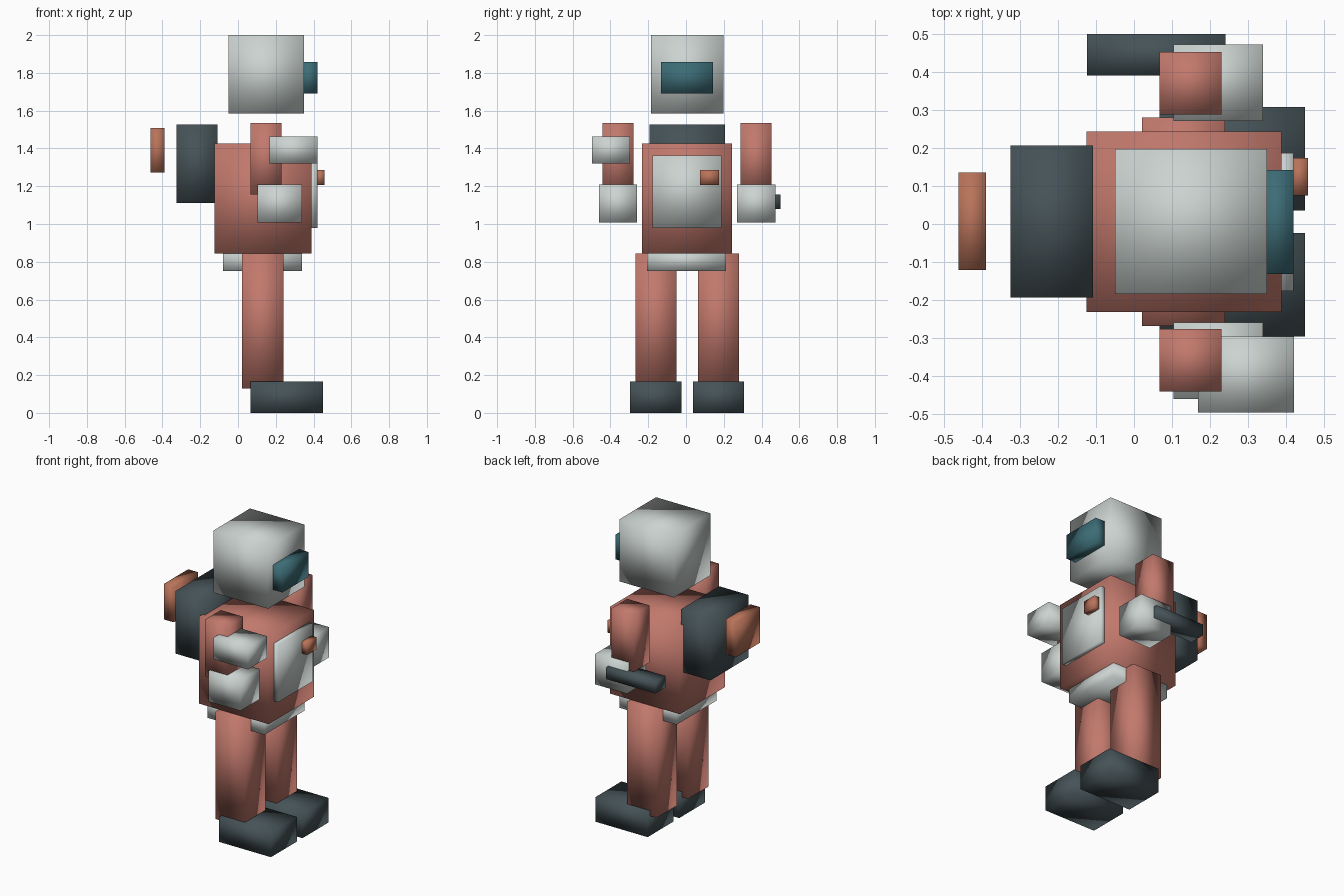
import bpy
import bmesh

if "Cube" in bpy.data.objects:
    bpy.data.objects.remove(bpy.data.objects["Cube"])

MID = 0.006  # y of the figure's mirror plane (the figure faces +x)


def material(name, rgb):
    m = bpy.data.materials.new(name)
    m.diffuse_color = (*rgb, 1.0)
    m.use_nodes = True
    m.node_tree.nodes["Principled BSDF"].inputs["Base Color"].default_value = m.diffuse_color
    return m


SUIT = material("suit_red", (0.54, 0.19, 0.15))
LIGHT = material("light_grey", (0.60, 0.65, 0.63))
DARK = material("dark_grey", (0.06, 0.085, 0.095))
GLASS = material("visor_teal", (0.045, 0.15, 0.18))
ORANGE = material("badge_orange", (0.48, 0.17, 0.10))


def box(name, xs, ys, zs, mat):
    """Smooth-shaded box given by its extents on each axis."""
    bm = bmesh.new()
    bmesh.ops.create_cube(bm, size=1.0)
    for v in bm.verts:
        v.co = [lo + (c + 0.5) * (hi - lo)
                for c, (lo, hi) in zip(v.co, (xs, ys, zs))]
    for f in bm.faces:
        f.smooth = True
    mesh = bpy.data.meshes.new(name)
    bm.to_mesh(mesh)
    bm.free()
    mesh.materials.append(mat)
    ob = bpy.data.objects.new(name, mesh)
    bpy.context.collection.objects.link(ob)
    return ob


def pair(name, xs, offset, width, zs, mat):
    """Left and right copies, placed either side of the mirror plane."""
    for side, s in (("right", -1), ("left", 1)):
        c = MID + s * offset
        box(f"{side}_{name}", xs, (c - width / 2, c + width / 2), zs, mat)


# Head and visor
box("head", (-0.05, 0.35), (-0.184, 0.198), (1.585, 2.0), LIGHT)
box("visor", (0.33, 0.42), (-0.132, 0.142), (1.692, 1.857), GLASS)

# Torso, chest panel, badge and belt
box("torso", (-0.125, 0.388), (-0.232, 0.243), (0.845, 1.425), SUIT)
box("chest_panel", (0.375, 0.42), (-0.177, 0.187), (0.978, 1.362), LIGHT)
box("chest_badge", (0.412, 0.458), (0.075, 0.174), (1.207, 1.287), ORANGE)
box("belt", (-0.08, 0.34), (-0.206, 0.213), (0.752, 0.86), LIGHT)

# Backpack and its rear plate
box("backpack", (-0.325, -0.108), (-0.194, 0.207), (1.11, 1.526), DARK)
box("backpack_plate", (-0.462, -0.39), (-0.121, 0.135), (1.273, 1.509), ORANGE)

# Arms and gloves
pair("arm", (0.067, 0.231), 0.365, 0.164, (1.155, 1.536), SUIT)
pair("glove", (0.104, 0.34), 0.366, 0.202, (1.008, 1.209), LIGHT)

# Raised forearm on the right, hand-held rod on the left
box("right_forearm", (0.168, 0.422), (-0.497, -0.296), (1.32, 1.464), LIGHT)
box("left_hand_rod", (-0.124, 0.241), (0.391, 0.50), (1.08, 1.156), DARK)

# Legs and boots
pair("leg", (0.021, 0.24), 0.166, 0.217, (0.13, 0.845), SUIT)
pair("boot", (0.067, 0.45), 0.166, 0.272, (0.0, 0.165), DARK)
